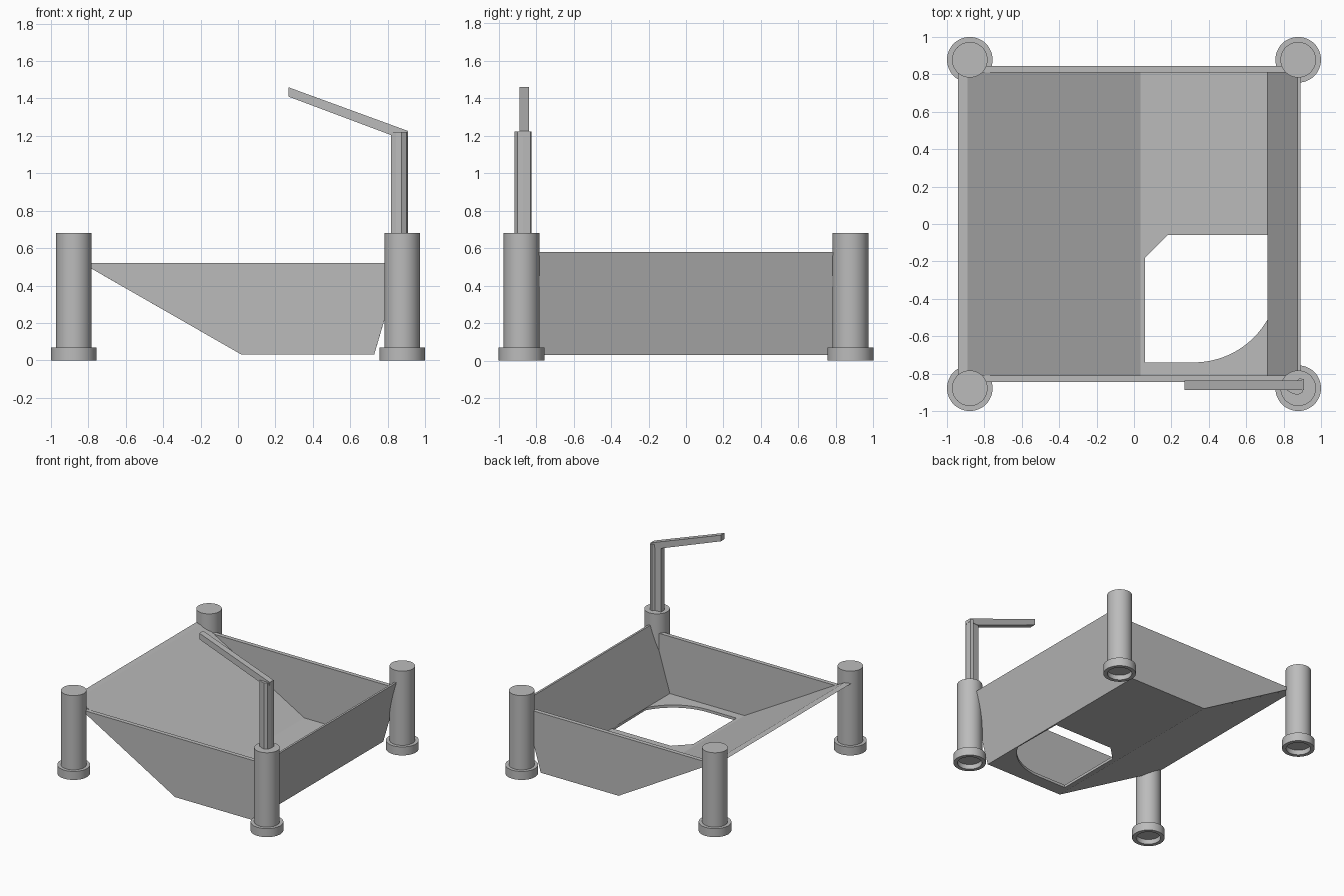
import bpy, bmesh, math
from mathutils import Vector

cube = bpy.data.objects.get("Cube")
if cube:
    bpy.data.objects.remove(cube, do_unlink=True)

GREY = (0.5, 0.5, 0.5, 1)
mat = bpy.data.materials.new("plain grey")
mat.use_nodes = True
mat.diffuse_color = GREY
mat.node_tree.nodes["Principled BSDF"].inputs["Base Color"].default_value = GREY


def finish(name, bm):
    bmesh.ops.recalc_face_normals(bm, faces=bm.faces)
    mesh = bpy.data.meshes.new(name)
    bm.to_mesh(mesh)
    bm.free()
    mesh.materials.append(mat)
    obj = bpy.data.objects.new(name, mesh)
    bpy.context.collection.objects.link(obj)
    return obj


def extrude(name, points, axis, low, high):
    """Extrude an outline: (x, z) along y, or (x, y) along z."""
    bm = bmesh.new()
    place = (lambda a, b: (a, low, b)) if axis == "y" else (lambda a, b: (a, b, low))
    face = bm.faces.new([bm.verts.new(place(a, b)) for a, b in points])
    step = Vector((0, high - low, 0)) if axis == "y" else Vector((0, 0, high - low))
    out = bmesh.ops.extrude_face_region(bm, geom=[face], use_keep_orig=True)
    new = [v for v in out["geom"] if isinstance(v, bmesh.types.BMVert)]
    bmesh.ops.translate(bm, verts=new, vec=step)
    return finish(name, bm)


def lathe(name, profile, x, y):
    """Spin an (r, z) profile about a vertical axis."""
    bm = bmesh.new()
    verts = [bm.verts.new((r, 0, z)) for r, z in profile]
    edges = [bm.edges.new(pair) for pair in zip(verts, verts[1:])]
    bmesh.ops.spin(bm, geom=verts + edges, cent=(0, 0, 0), axis=(0, 0, 1),
                   angle=math.tau, steps=48, use_duplicate=False)
    bmesh.ops.remove_doubles(bm, verts=bm.verts, dist=0.0001)
    obj = finish(name, bm)
    obj.location = (x, y, 0)
    bpy.ops.object.select_all(action="DESELECT")
    obj.select_set(True)
    bpy.context.view_layer.objects.active = obj
    bpy.ops.object.shade_smooth_by_angle(angle=math.radians(35))
    return obj


# Corner posts with collared feet that are hollow underneath
POST = 0.878
post_profile = [(0, 0.04), (0.092, 0.04), (0.092, 0), (0.122, 0), (0.122, 0.07),
                (0.095, 0.07), (0.095, 0.68), (0, 0.68)]
for depth, y in (("front", -POST), ("back", POST)):
    for side, x in (("right", -POST), ("left", POST)):
        lathe(f"{depth}_{side}_post", post_profile, x, y)

# Tray: sloping ramp, floor and steep end wall
INNER, OUTER = 0.81, 0.845
extrude("ramp", [(-0.94, 0.58), (0.02, 0.03), (0.035, 0.052), (-0.89, 0.58)],
        "y", -INNER, INNER)
floor = extrude("floor", [(0.02, 0.03), (0.728, 0.03), (0.714, 0.052), (0.035, 0.052)],
                "y", -INNER, INNER)
extrude("end_wall", [(0.728, 0.03), (0.89, 0.58), (0.873, 0.58), (0.714, 0.052)],
        "y", -INNER, INNER)

# Opening in the floor with one clipped and one rounded corner
radius, cx, cy = 0.453, 0.32, -0.287
arc = [(cx + radius * math.sin(a), cy - radius * math.cos(a))
       for a in (math.radians(62 * i / 16) for i in range(17))]
opening = arc + [(0.714, -0.06), (0.18, -0.06), (0.06, -0.18), (0.06, -0.74)]
cutter = extrude("floor_cutter", opening, "z", -0.1, 0.2)
cut = floor.modifiers.new("opening", "BOOLEAN")
cut.operation = "DIFFERENCE"
cut.solver = "EXACT"
cut.object = cutter
bpy.ops.object.select_all(action="DESELECT")
floor.select_set(True)
bpy.context.view_layer.objects.active = floor
bpy.ops.object.modifier_apply(modifier=cut.name)
bpy.data.objects.remove(cutter, do_unlink=True)

# Upright side walls
side = [(-0.835, 0.52), (0.02, 0.03), (0.728, 0.03), (0.872, 0.52)]
extrude("front_wall", side, "y", -OUTER, -INNER)
extrude("back_wall", side, "y", INNER, OUTER)

# Mast and its raised arm
mast = [(0.818, -0.89), (0.845, -0.905), (0.875, -0.915), (0.9, -0.9), (0.91, -0.87),
        (0.908, -0.83), (0.885, -0.825), (0.87, -0.84), (0.818, -0.845)]
extrude("mast", mast, "z", 0.68, 1.222)
extrude("arm", [(0.27, 1.46), (0.27, 1.41), (0.83, 1.2), (0.91, 1.2), (0.91, 1.226)],
        "y", -0.888, -0.838)
